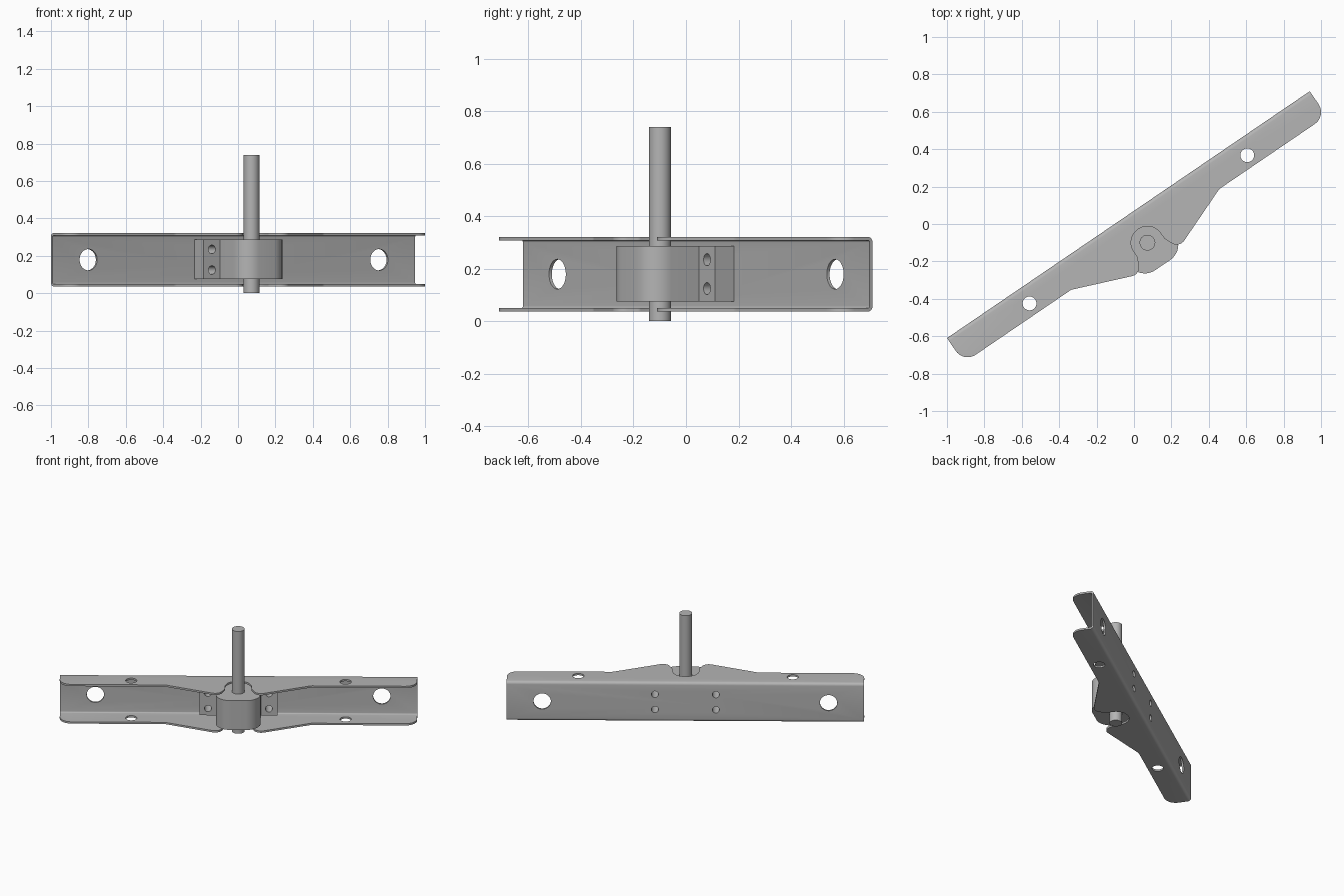
import bpy, bmesh, math
from mathutils import Matrix, Vector

cube = bpy.data.objects.get("Cube")
if cube:
    bpy.data.objects.remove(cube, do_unlink=True)

# Everything is laid out along a bar: u = along it, n = out from its back face
PLACE = Matrix.Translation((-0.03, 0.05, 0)) @ Matrix.Rotation(math.radians(34.23), 4, "Z")
Z0, Z1, WALL = 0.037, 0.321, 0.013
MID = (Z0 + Z1) / 2
SHAFT_N = 0.181

steel = bpy.data.materials.new("steel grey")
steel.use_nodes = True
GREY = (0.46, 0.46, 0.46, 1)
steel.diffuse_color = GREY
steel.node_tree.nodes["Principled BSDF"].inputs["Base Color"].default_value = GREY


def fillet(corners, steps=10):
    """Round each (u, n, radius) corner of a closed outline."""
    out = []
    for i, (u, n, r) in enumerate(corners):
        p = Vector((u, n))
        if r == 0:
            out.append(p)
            continue
        a = (Vector(corners[i - 1][:2]) - p).normalized()
        b = (Vector(corners[(i + 1) % len(corners)][:2]) - p).normalized()
        half = a.angle(b) / 2
        centre = p + (a + b).normalized() * r / math.sin(half)
        start = p + a * r / math.tan(half) - centre
        end = p + b * r / math.tan(half) - centre
        turn = math.atan2(start.x * end.y - start.y * end.x, start.dot(end))
        for k in range(steps + 1):
            t = turn * k / steps
            c, s = math.cos(t), math.sin(t)
            out.append(centre + Vector((start.x * c - start.y * s, start.x * s + start.y * c)))
    return out


def mirrored(half):
    return half + [(-u, n, r) for u, n, r in reversed(half)]


def finish(name, bm):
    bmesh.ops.recalc_face_normals(bm, faces=bm.faces)
    mesh = bpy.data.meshes.new(name)
    bm.to_mesh(mesh)
    bm.free()
    mesh.materials.append(steel)
    obj = bpy.data.objects.new(name, mesh)
    bpy.context.collection.objects.link(obj)
    obj.matrix_world = PLACE
    return obj


def prism(name, outline, z0, z1, bend=0):
    """Extrude an outline upward, optionally rounding the long back edges."""
    bm = bmesh.new()
    face = bm.faces.new([bm.verts.new((p.x, -p.y, z0)) for p in outline])
    top = bmesh.ops.extrude_face_region(bm, geom=[face])["geom"]
    bmesh.ops.translate(bm, vec=(0, 0, z1 - z0),
                        verts=[g for g in top if isinstance(g, bmesh.types.BMVert)])
    if bend:
        back = max(v.co.y for v in bm.verts)
        edges = [e for e in bm.edges
                 if all(v.co.y > back - 1e-5 for v in e.verts)
                 and abs(e.verts[0].co.z - e.verts[1].co.z) < 1e-5]
        bmesh.ops.bevel(bm, geom=edges, offset=bend, segments=5, profile=0.5, affect="EDGES")
    return finish(name, bm)


def cylinder(name, radius, length, centre, along_n=False):
    bm = bmesh.new()
    m = Matrix.Translation((centre[0], -centre[1], centre[2]))
    if along_n:
        m = m @ Matrix.Rotation(math.pi / 2, 4, "X")
    bmesh.ops.create_cone(bm, cap_ends=True, segments=40, radius1=radius,
                          radius2=radius, depth=length, matrix=m)
    return finish(name, bm)


def cut(obj, cutters):
    bpy.context.view_layer.objects.active = obj
    for c in cutters:
        c.hide_render = True
        mod = obj.modifiers.new("cut", "BOOLEAN")
        mod.operation, mod.solver, mod.object = "DIFFERENCE", "EXACT", c
        bpy.ops.object.modifier_apply(modifier=mod.name)


def bolt_holes():
    return [cylinder("bolt_cutter", 0.023, 0.5, (s * 0.2, 0.05, MID + t * 0.055), True)
            for s in (-1, 1) for t in (-1, 1)]


# Channel: flange outline with a notch round the shaft, hollowed from the front
channel = prism("channel_bracket", fillet(mirrored([
    (1.173, 0, 0), (1.173, 0.16, 0.077), (0.479, 0.16, 0.05),
    (0.125, 0.3, 0.05), (0.087, 0.215, 0.03), (0.087, 0.094, 0.086)])), Z0, Z1, 0.02)
hollow = prism("hollow_cutter", fillet(mirrored([(1.4, WALL, 0), (1.4, 0.6, 0)])),
               Z0 + WALL, Z1 - WALL, 0.008)
holes = bolt_holes()
for s in (-1, 1):
    holes.append(cylinder("web_hole_cutter", 0.057, 0.2, (s * 0.94, 0, MID), True))
    holes.append(cylinder("flange_hole_cutter", 0.037, 1, (s * 0.704, 0.095, MID)))
cut(channel, [hollow] + holes)

# Bearing block: bolted foot with a rounded boss in front
block = prism("bearing_block", fillet(mirrored([
    (0.255, WALL, 0), (0.255, 0.1, 0), (0.147, 0.1, 0), (0.147, 0.326, 0.098)])), 0.075, 0.287)
cut(block, holes[:4])

# Shaft through the block
shaft = cylinder("shaft", 0.042, 0.74, (0, SHAFT_N, 0.37))

for c in [hollow] + holes:
    bpy.data.objects.remove(c, do_unlink=True)

bpy.ops.object.select_all(action="DESELECT")
for obj in (channel, block, shaft):
    obj.select_set(True)
bpy.context.view_layer.objects.active = channel
bpy.ops.object.shade_smooth_by_angle(angle=math.radians(30))
